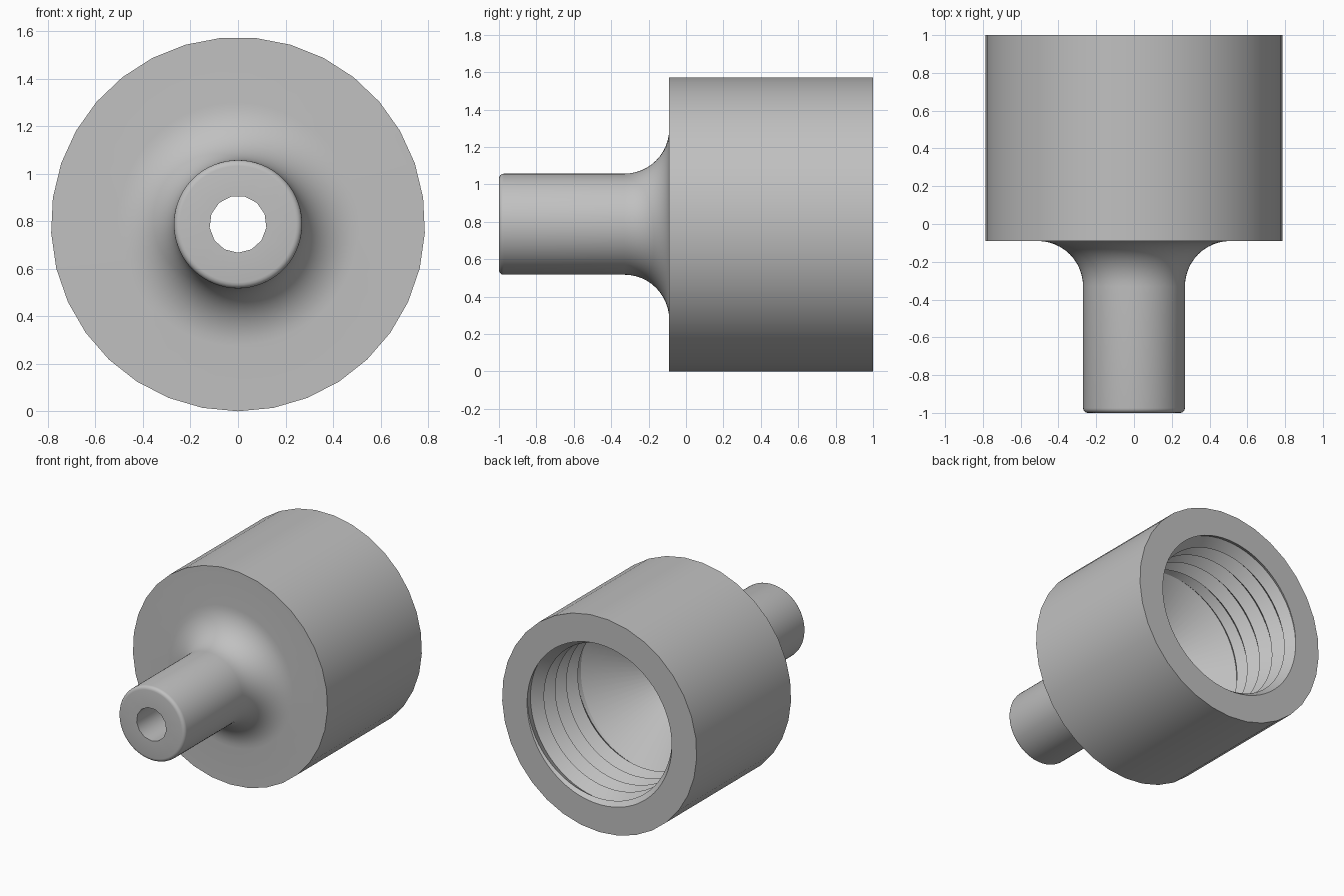
import bpy, bmesh
from math import sin, cos, pi, tau

cube = bpy.data.objects.get("Cube")
if cube:
    bpy.data.objects.remove(cube)

CZ = 0.787          # height of the turning axis
R = 0.787           # body radius
FINE, BODY, HOLE = 66, 33, 13

bm = bmesh.new()


def point(r, y, a):
    return bm.verts.new((r * sin(a), y, CZ - r * cos(a)))


def ring(r, y, n):
    return [point(r, y, tau * i / n) for i in range(n)]


def skin(a, b):
    """Join two rings with the same number of sides."""
    for i in range(len(a)):
        j = (i + 1) % len(a)
        bm.faces.new((a[i], a[j], b[j], b[i]))


def lathe(profile, n):
    rings = [ring(r, y, n) for r, y in profile]
    for a, b in zip(rings, rings[1:]):
        skin(a, b)
    return rings[0], rings[-1]


def annulus(a, b):
    """Fill the flat area between two concentric rings."""
    edges = []
    for loop in (a, b):
        for i, v in enumerate(loop):
            w = loop[(i + 1) % len(loop)]
            edges.append(bm.edges.get((v, w)) or bm.edges.new((v, w)))
    bmesh.ops.triangle_fill(bm, edges=edges, use_beauty=True, use_dissolve=False)


# Stem with rounded tip and a concave fillet into the body
tip, stem_r, fillet, front = 0.025, 0.27, 0.24, -0.09
profile = []
for i in range(5):
    t = pi / 2 * i / 4
    profile.append((stem_r - tip + tip * sin(t), -1 + tip - tip * cos(t)))
for i in range(13):
    t = pi / 2 * i / 12
    profile.append((stem_r + fillet - fillet * cos(t), front - fillet + fillet * sin(t)))
stem_tip, stem_root = lathe(profile, FINE)

# Body wall
body_front, body_back = lathe([(R, front), (R, 1)], BODY)

# Narrow bore through the stem
bore_front, bore_back = lathe([(0.12, -1), (0.12, 0)], HOLE)

# Funnel from the bore to the threaded socket
SOCKET, START, END = 0.585, 0.38, 1.0
funnel_small, _ = lathe([(0.13, 0), (SOCKET, START)], FINE)

# Internal helical thread, fading out at both ends
PITCH, CREST, ROOT, FADE = 0.13, 0.54, 0.605, 0.06
columns = []
for i in range(FINE + 1):
    a = tau * i / FINE
    column = []
    for k in range(-2, 11):
        y = START + PITCH * (k / 2 + i / FINE)
        y = min(max(y, START), END)
        fade = min(1, (y - START) / FADE, (END - y) / FADE)
        r = CREST if k % 2 else ROOT
        column.append(point(SOCKET + (r - SOCKET) * fade, y, a))
    columns.append(column)
for a, b in zip(columns, columns[1:]):
    for k in range(len(a) - 1):
        bm.faces.new((a[k], b[k], b[k + 1], a[k + 1]))

# Flat faces: stem tip, body front, body back, funnel floor
annulus(bore_front, stem_tip)
annulus(stem_root, body_front)
annulus(ring(SOCKET, END, FINE), body_back)
annulus(bore_back, funnel_small)

bmesh.ops.remove_doubles(bm, verts=bm.verts[:], dist=0.0001)
bmesh.ops.recalc_face_normals(bm, faces=bm.faces[:])

mesh = bpy.data.meshes.new("threaded_adapter")
bm.to_mesh(mesh)
bm.free()
adapter = bpy.data.objects.new("threaded_adapter", mesh)
bpy.context.collection.objects.link(adapter)

# Plain grey material
grey = bpy.data.materials.new("plain_grey")
grey.use_nodes = True
colour = (0.53, 0.53, 0.53, 1)
grey.diffuse_color = colour
grey.node_tree.nodes["Principled BSDF"].inputs["Base Color"].default_value = colour
mesh.materials.append(grey)

# Smooth curves, sharp rims
bpy.ops.object.select_all(action='DESELECT')
adapter.select_set(True)
bpy.context.view_layer.objects.active = adapter
bpy.ops.object.shade_smooth_by_angle(angle=pi / 6)
